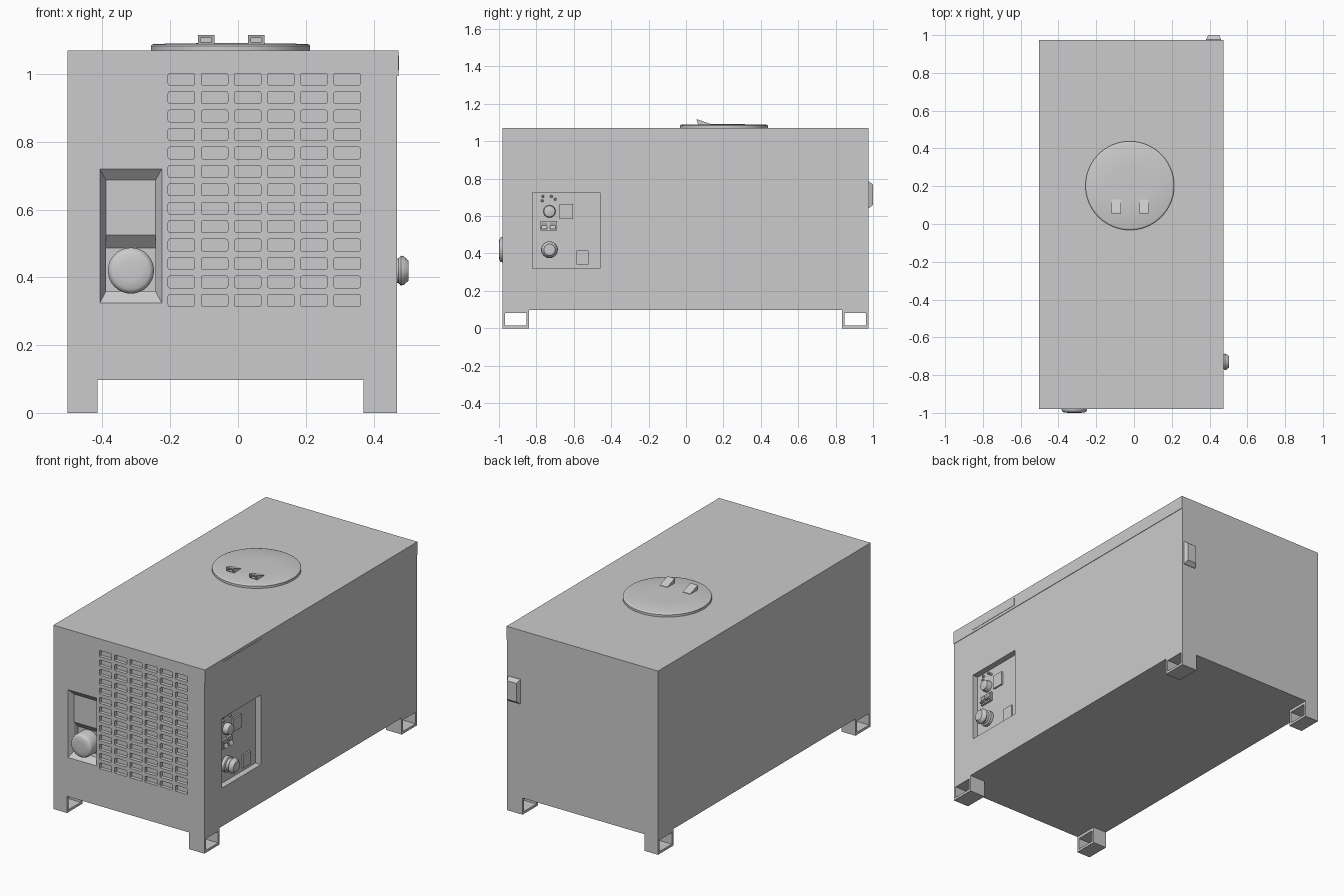
import bpy, bmesh, math
from mathutils import Vector, Matrix

if "Cube" in bpy.data.objects:
    bpy.data.objects.remove(bpy.data.objects["Cube"])


def make(name, bm, smooth=False):
    bmesh.ops.recalc_face_normals(bm, faces=bm.faces)
    me = bpy.data.meshes.new(name)
    bm.to_mesh(me)
    bm.free()
    ob = bpy.data.objects.new(name, me)
    bpy.context.collection.objects.link(ob)
    if smooth:
        bpy.ops.object.select_all(action='DESELECT')
        ob.select_set(True)
        bpy.context.view_layer.objects.active = ob
        bpy.ops.object.shade_smooth_by_angle(angle=math.radians(35))
    return ob


def add_box(bm, x, y, z):
    size = Vector((x[1] - x[0], y[1] - y[0], z[1] - z[0]))
    mid = Vector((sum(x), sum(y), sum(z))) / 2
    return bmesh.ops.create_cube(bm, size=1, matrix=Matrix.Translation(mid) @ Matrix.Diagonal((*size, 1)))


def box(name, x, y, z):
    bm = bmesh.new()
    add_box(bm, x, y, z)
    return make(name, bm)


def loft(name, loops):
    """Skin a list of matching closed loops and cap both ends."""
    bm = bmesh.new()
    rings = [[bm.verts.new(p) for p in loop] for loop in loops]
    for a, b in zip(rings, rings[1:]):
        for i in range(len(a)):
            j = (i + 1) % len(a)
            bm.faces.new((a[i], a[j], b[j], b[i]))
    bm.faces.new(rings[0])
    bm.faces.new(rings[-1])
    return make(name, bm)


def rect(axis, d, u, v):
    pts = [(u[0], v[0]), (u[1], v[0]), (u[1], v[1]), (u[0], v[1])]
    return [(d, p, q) if axis == 'X' else (p, d, q) for p, q in pts]


def turned(name, profile, centre, axis='Z', sides=32):
    """Lathe of (radius, height) pairs pointing along the given axis."""
    bm = bmesh.new()
    rings = [[bm.verts.new((r * math.cos(t), r * math.sin(t), h))
              for t in (2 * math.pi * i / sides for i in range(sides))] for r, h in profile]
    for a, b in zip(rings, rings[1:]):
        for i in range(sides):
            j = (i + 1) % sides
            bm.faces.new((a[i], a[j], b[j], b[i]))
    bm.faces.new(rings[0])
    bm.faces.new(rings[-1])
    rot = {'Z': Matrix(), 'X': Matrix.Rotation(math.pi / 2, 4, 'Y'),
           '-Y': Matrix.Rotation(math.pi / 2, 4, 'X')}[axis]
    bm.transform(Matrix.Translation(centre) @ rot)
    return make(name, bm, True)


def cut(ob, cutter):
    mod = ob.modifiers.new("cut", 'BOOLEAN')
    mod.operation, mod.solver, mod.object = 'DIFFERENCE', 'EXACT', cutter
    bpy.context.view_layer.objects.active = ob
    bpy.ops.object.modifier_apply(modifier=mod.name)
    bpy.data.objects.remove(cutter)


X0, X1, Y0, Y1, Z0, Z1 = -0.503, 0.47, -0.98, 0.975, 0.097, 1.07

# Main housing
body = box("housing", (X0, X1), (Y0, Y1), (Z0, Z1))

# Front vent grid: 6 x 13 slots with rounded corners
bm = bmesh.new()
for c in range(6):
    for r in range(13):
        x, z = -0.167 + c * 0.0978, 0.332 + r * 0.0544
        add_box(bm, (x - 0.039, x + 0.039), (Y0 - 0.02, Y0 + 0.02), (z - 0.0175, z + 0.0175))
edges = [e for e in bm.edges if abs(e.verts[0].co.y - e.verts[1].co.y) > 0.03]
bmesh.ops.bevel(bm, geom=edges, offset=0.005, segments=2, profile=0.5, affect='EDGES')
cut(body, make("vent_cutter", bm))

# Filler recess with sloped sides, then the deeper pocket below
cut(body, loft("recess_cutter", [
    rect('Y', Y0 - 0.03, (-0.426, -0.207), (0.292, 0.753)),
    rect('Y', Y0 + 0.03, (-0.390, -0.243), (0.358, 0.687))]))
side = [(-0.965, 0.525), (-0.95, 0.525), (-0.915, 0.487), (-0.915, 0.358), (-0.965, 0.358)]
cut(body, loft("pocket_cutter", [[(x, y, z) for y, z in side] for x in (-0.3899, -0.2431)]))

# Control panel recess on the right side
cut(body, box("panel_cutter", (X1 - 0.035, X1 + 0.05), (-0.82, -0.46), (0.32, 0.725)))

# Filler cap
turned("filler_cap", [(0.06, 0), (0.068, 0.006), (0.068, 0.067), (0.064, 0.077), (0.055, 0.083), (0.03, 0.085)],
       (-0.316, -0.915, 0.42), '-Y')

# Lid edge strip and the raised plate above the panel
box("lid_edge", (X1 - 0.01, X1 + 0.003), (Y0, Y1), (0.994, Z1))
box("lid_edge_plate", (X1, X1 + 0.005), (-0.82, -0.46), (1.01, 1.055))

# Tubular feet, open sideways
for sx, xr in (("left", (X0, -0.415)), ("right", (0.37, X1))):
    for sy, yr in (("front", (Y0, -0.84)), ("rear", (0.835, Y1))):
        foot = box(f"foot_{sy}_{sx}", xr, yr, (0, Z0))
        cut(foot, box("foot_cutter", (xr[0] - 0.1, xr[1] + 0.1),
                      (yr[0] + 0.013, yr[1] - 0.013), (0.014, 0.081)))

# Round top hatch
hatch = (-0.022, 0.203, Z1)
turned("top_hatch", [(0.235, -0.005), (0.235, 0.013), (0.232, 0.017), (0.226, 0.019), (0.1, 0.021)],
       hatch, sides=64)

# Wedge-shaped hatch handles, hollow at the front
for side_name, cx in (("left", -0.094), ("right", 0.054)):
    wedge = [(0.066, 1.085), (0.056, 1.116), (0.066, 1.115), (0.13, 1.093), (0.13, 1.085)]
    h = loft(f"hatch_handle_{side_name}", [[(x, y, z) for y, z in wedge] for x in (cx - 0.024, cx + 0.024)])
    cut(h, box("handle_cutter", (cx - 0.016, cx + 0.016), (0.03, 0.08), (1.094, 1.106)))

# Rear latch block
loft("rear_latch", [
    rect('Y', Y1 - 0.005, (0.382, 0.46), (0.642, 0.785)),
    rect('Y', Y1 + 0.003, (0.382, 0.46), (0.642, 0.785)),
    rect('Y', 1.0, (0.392, 0.452), (0.66, 0.768))])

# Controls on the recessed panel
P = X1 - 0.037
turned("main_knob", [(0.045, 0), (0.045, 0.02), (0.036, 0.024), (0.036, 0.04), (0.044, 0.048),
                     (0.042, 0.056), (0.03, 0.070)], (P, -0.73, 0.42), 'X', 24)
turned("upper_knob", [(0.033, 0), (0.033, 0.01), (0.03, 0.034), (0.024, 0.037)], (P, -0.73, 0.625), 'X', 24)
for i, (y, z) in enumerate([(-0.765, 0.705), (-0.72, 0.705), (-0.768, 0.682), (-0.70, 0.69)]):
    turned(f"indicator_{i + 1}", [(0.007, 0), (0.007, 0.012), (0.004, 0.015)], (P, y, z), 'X', 12)
for i, y in enumerate((-0.779, -0.734)):
    box(f"switch_base_{i + 1}", (P, P + 0.014), (y, y + 0.043), (0.522, 0.574))
    prof = [(P + 0.01, 0.53), (P + 0.03, 0.53), (P + 0.016, 0.55), (P + 0.022, 0.566), (P + 0.01, 0.566)]
    loft(f"switch_rocker_{i + 1}", [[(x, yy, z) for x, z in prof] for yy in (y + 0.006, y + 0.037)])
box("gauge_plate", (P, P + 0.012), (-0.675, -0.605), (0.585, 0.665))
box("socket_plate", (P, P + 0.012), (-0.585, -0.52), (0.34, 0.415))
